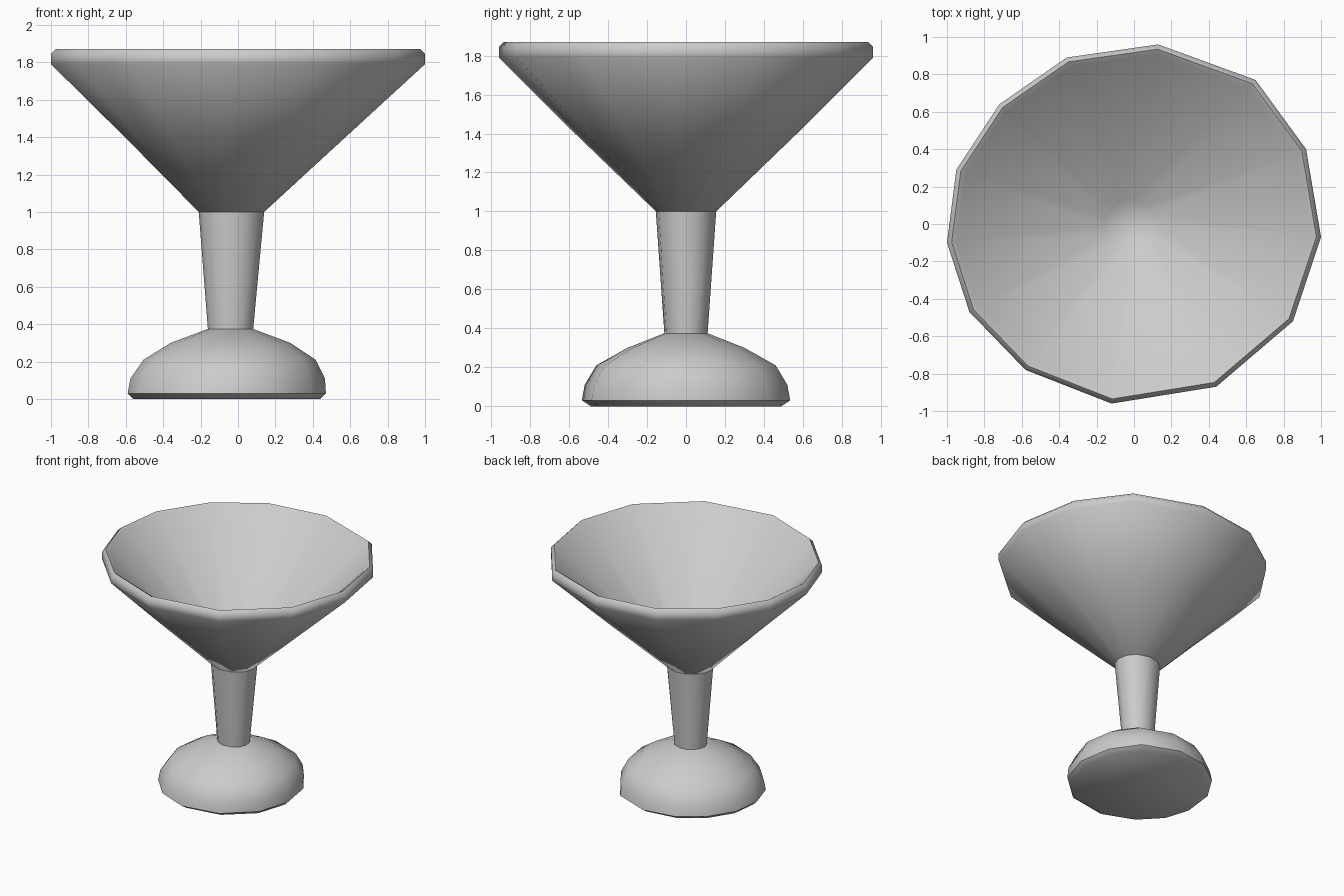
import bpy

cube = bpy.data.objects.get("Cube")
if cube:
    bpy.data.objects.remove(cube)

# One uneven thirteen-sided outline shared by every part
OUTLINE = [(0.13, 0.96), (-0.36, 0.89), (-0.72, 0.64), (-0.95, 0.29),
           (-1.0, -0.10), (-0.88, -0.47), (-0.58, -0.78), (-0.12, -0.96),
           (0.44, -0.87), (0.85, -0.52), (1.0, -0.07), (0.92, 0.40), (0.65, 0.77)]
SIDES = len(OUTLINE)

grey = bpy.data.materials.new("light grey")
grey.use_nodes = True
colour = (0.6, 0.6, 0.6, 1)
grey.diffuse_color = colour
grey.node_tree.nodes["Principled BSDF"].inputs["Base Color"].default_value = colour


def loft(name, rings, angle):
    """Join scaled copies of the outline; each ring is x radius, y radius, x centre, z."""
    verts = [(cx + rx * x, ry * y / 0.96, z)
             for rx, ry, cx, z in rings for x, y in OUTLINE]
    faces = []
    for r in range(len(rings) - 1):
        a, b = r * SIDES, (r + 1) * SIDES
        for i in range(SIDES):
            j = (i + 1) % SIDES
            faces.append((a + i, a + j, b + j, b + i))
    faces.append(tuple(reversed(range(SIDES))))
    faces.append(tuple(range(len(verts) - SIDES, len(verts))))
    mesh = bpy.data.meshes.new(name)
    mesh.from_pydata(verts, [], faces)
    mesh.materials.append(grey)
    obj = bpy.data.objects.new(name, mesh)
    bpy.context.collection.objects.link(obj)
    bpy.ops.object.select_all(action="DESELECT")
    obj.select_set(True)
    bpy.context.view_layer.objects.active = obj
    bpy.ops.object.shade_smooth_by_angle(angle=angle)
    return obj


# Domed foot with a small bevel under it
loft("foot", [(0.50, 0.49, -0.06, 0), (0.53, 0.535, -0.06, 0.03),
              (0.52, 0.52, -0.055, 0.11), (0.46, 0.46, -0.045, 0.21),
              (0.32, 0.30, -0.04, 0.30), (0.12, 0.11, -0.04, 0.375)], 0.8)

# Tapered stem
loft("stem", [(0.12, 0.11, -0.04, 0.36), (0.175, 0.155, -0.035, 1.0)], 0.8)

# Hollow bowl: outer wall, rounded rim, inner wall and floor
loft("bowl", [(0.175, 0.155, -0.035, 1.0), (0.59, 0.57, -0.015, 1.4),
              (1.0, 0.96, 0, 1.79), (1.0, 0.96, 0, 1.845),
              (0.975, 0.935, 0, 1.87), (0.945, 0.905, 0, 1.85),
              (0.14, 0.13, -0.02, 1.06)], 1.2)
